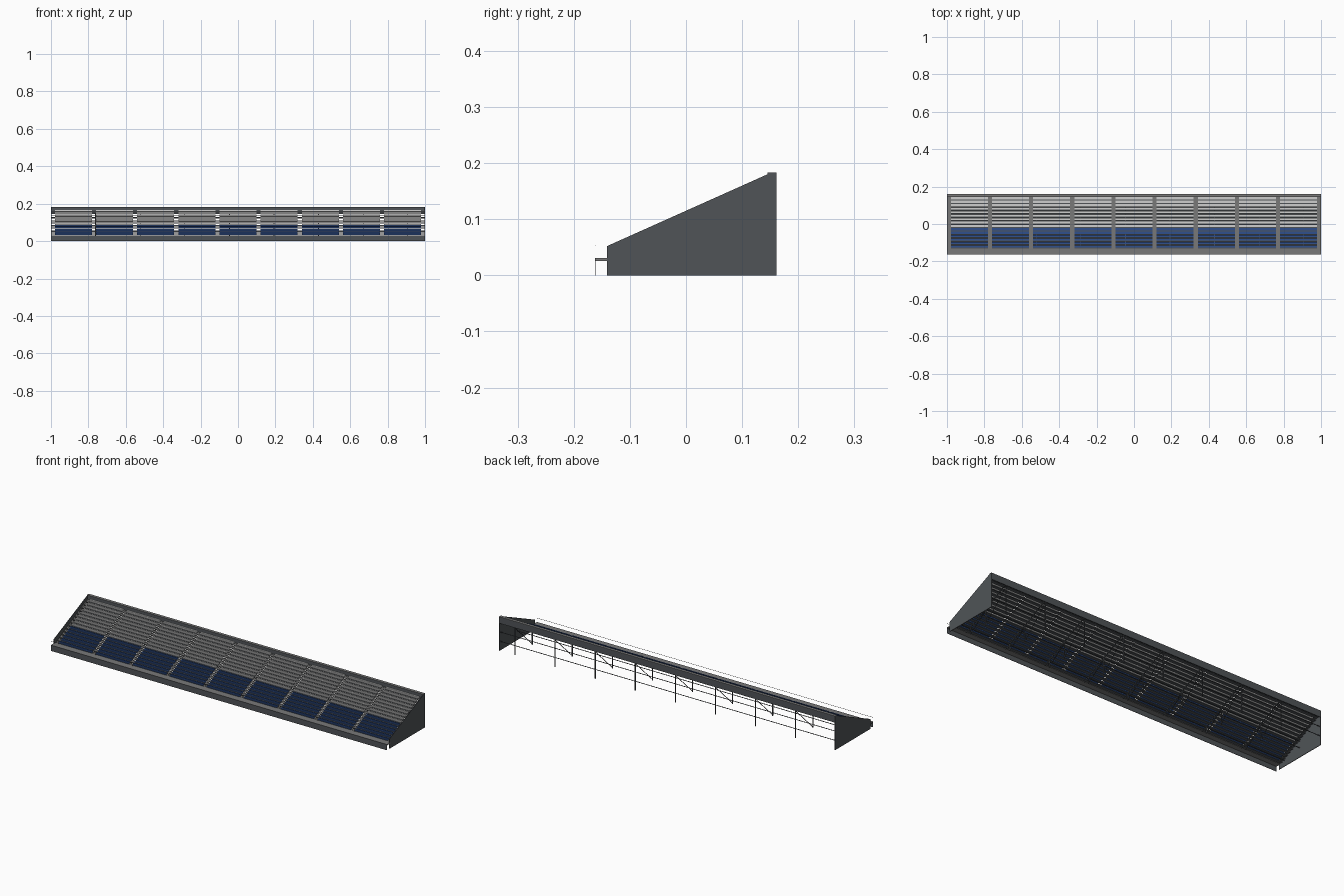
import bpy
import bmesh
from mathutils import Vector

cube = bpy.data.objects.get("Cube")
if cube:
    bpy.data.objects.remove(cube, do_unlink=True)


def material(name, rgb):
    m = bpy.data.materials.new(name)
    m.use_nodes = True
    m.diffuse_color = (*rgb, 1)
    m.node_tree.nodes["Principled BSDF"].inputs["Base Color"].default_value = (*rgb, 1)
    return m


DARK = material("dark grey steel", (0.08, 0.088, 0.096))
GREY = material("walkway grey", (0.19, 0.19, 0.19))
BLUE = material("blue seat", (0.03, 0.08, 0.27))
WHITE = material("light grey seat", (0.62, 0.62, 0.62))


class Part:
    """Collects boxes, bars and profiles into one named object."""

    def __init__(self, name, mat):
        self.name, self.mat, self.bm = name, mat, bmesh.new()

    def box(self, x, y, z):
        vs = bmesh.ops.create_cube(self.bm, size=1)["verts"]
        for v in vs:
            v.co = [a + (b - a) * (c + 0.5) for (a, b), c in zip((x, y, z), v.co)]

    def bar(self, a, b, width):
        a, b = Vector(a), Vector(b)
        turn = (b - a).to_track_quat("Z", "Y")
        vs = bmesh.ops.create_cube(self.bm, size=1)["verts"]
        for v in vs:
            size = Vector((v.co.x * width, v.co.y * width, v.co.z * (b - a).length))
            v.co = turn @ size + (a + b) / 2

    def profile(self, points, x0, x1):
        face = self.bm.faces.new([self.bm.verts.new((x0, y, z)) for y, z in points])
        out = bmesh.ops.extrude_face_region(self.bm, geom=[face])["geom"]
        for v in out:
            if isinstance(v, bmesh.types.BMVert):
                v.co.x = x1
        bmesh.ops.recalc_face_normals(self.bm, faces=self.bm.faces)

    def finish(self):
        mesh = bpy.data.meshes.new(self.name)
        self.bm.to_mesh(mesh)
        self.bm.free()
        mesh.materials.append(self.mat)
        obj = bpy.data.objects.new(self.name, mesh)
        bpy.context.collection.objects.link(obj)


ROWS, BLUE_ROWS, SECTIONS = 15, 6, 9
Y0, Z0, DEPTH, RISE = -0.131, 0.03, 0.0184, 0.009
PITCH, HALF_AISLE = 0.22, 0.011
aisles = [(i - SECTIONS / 2) * PITCH for i in range(SECTIONS + 1)]


def deck_height(y):
    return Z0 + (y - Y0) / DEPTH * RISE


# Stepped treads, aisle plates and half steps
treads = Part("row_treads", DARK)
plates = Part("aisle_steps", GREY)
for r in range(ROWS):
    y, z = Y0 + r * DEPTH, Z0 + r * RISE
    treads.box((-0.997, 0.997), (y, y + DEPTH), (z - 0.002, z))
    for x in aisles:
        a, b = max(x - HALF_AISLE, -0.997), min(x + HALF_AISLE, 0.997)
        plates.box((a, b), (y, y + DEPTH), (z, z + 0.001))
        plates.box((a, b), (y + DEPTH * 0.55, y + DEPTH), (z + 0.004, z + 0.005))
treads.finish()
plates.finish()

# Seat rows with backs, two colours
blue_seats = Part("lower_seats", BLUE)
white_seats = Part("upper_seats", WHITE)
for r in range(ROWS):
    y, z = Y0 + r * DEPTH, Z0 + r * RISE
    seats = blue_seats if r < BLUE_ROWS else white_seats
    for left, right in zip(aisles, aisles[1:]):
        x = (left + HALF_AISLE, right - HALF_AISLE)
        seats.box(x, (y + 0.005, y + 0.0155), (z + 0.003, z + 0.006))
        seats.box(x, (y + 0.0145, y + 0.0165), (z + 0.003, z + 0.0115))
blue_seats.finish()
white_seats.finish()

# Solid side walls
walls = Part("side_walls", DARK)
outline = [(-0.141, 0), (0.161, 0), (0.161, 0.183), (0.145, 0.183),
           (0.145, 0.18), (-0.141, 0.052)]
for s in (-1, 1):
    walls.profile(outline, s * 0.997, s)
walls.finish()

# Front walkway, its fascia and hand rail
walkway = Part("front_walkway", GREY)
walkway.box((-1, 1), (-0.161, Y0), (0.026, 0.031))
walkway.finish()
fascia = Part("front_fascia", DARK)
fascia.box((-1, 1), (-0.1625, -0.161), (0, 0.031))
fascia.finish()
rail = Part("front_hand_rail", GREY)
rail.box((-1, 1), (-0.1625, -0.1613), (0.052, 0.0532))
rail.finish()

# Back parapet with a capping
parapet = Part("back_parapet", DARK)
parapet.box((-0.997, 0.997), (0.145, 0.148), (0.155, 0.182))
parapet.box((-0.997, 0.997), (0.158, 0.161), (0.148, 0.182))
parapet.finish()
cap = Part("parapet_cap", GREY)
cap.box((-1, 1), (0.145, 0.161), (0.182, 0.1835))
cap.finish()

# Supporting frames under the deck
frame = Part("support_frames", DARK)
post_rows = (0.156, 0.01, -0.1)
frames = [-1 + 0.2385 * k for k in range(1, 9)]
for x in frames:
    for y in post_rows:
        frame.bar((x, y, 0), (x, y, min(deck_height(y) - 0.007, 0.16)), 0.004)
    frame.bar((x, Y0, Z0 - 0.006), (x, 0.145, deck_height(0.145) - 0.012), 0.004)
    frame.bar((x, 0.156, 0.145), (x, 0.01, 0.004), 0.0025)
    frame.bar((x, 0.01, 0.08), (x, -0.1, 0.004), 0.0025)
for y, heights in zip(post_rows, ((0.05, 0.1), (0.05, 0.085), (0.03,))):
    for z in heights:
        frame.bar((-0.997, y, z), (0.997, y, z), 0.0025)
frame.finish()
